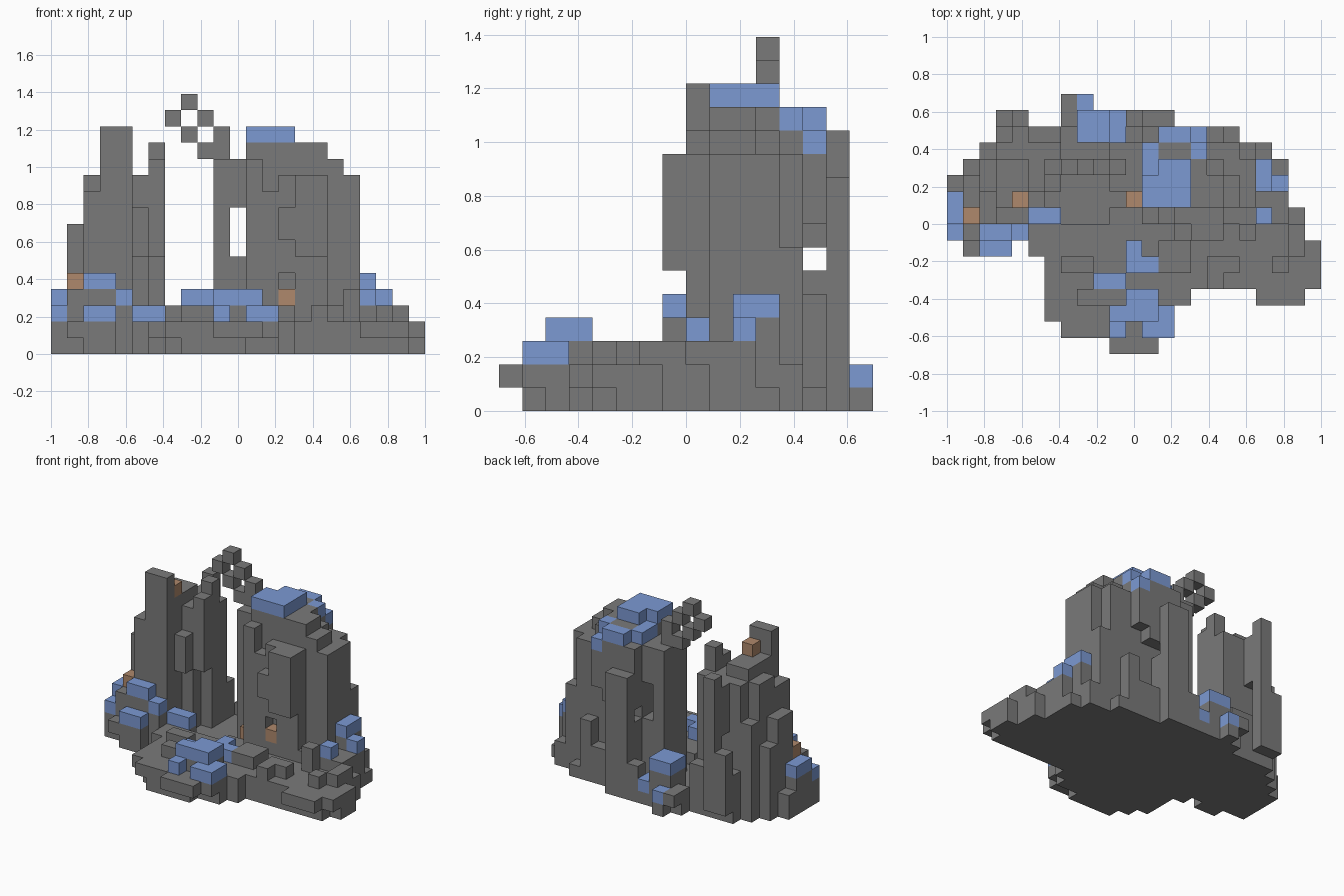
import bpy
import bmesh
from mathutils import Vector

if "Cube" in bpy.data.objects:
    bpy.data.objects.remove(bpy.data.objects["Cube"])

# Grid of cubes: columns across, rows deep, and the size of one cube
ACROSS, DEEP = 23, 16
SIZE = 2 / ACROSS


def make_material(name, colour):
    mat = bpy.data.materials.new(name)
    mat.use_nodes = True
    rgba = (*colour, 1)
    mat.diffuse_color = rgba
    mat.node_tree.nodes["Principled BSDF"].inputs["Base Color"].default_value = rgba
    return mat


materials = {
    "stone": make_material("grey stone", (.195, .195, .195)),
    "crystal": make_material("soft blue", (.2, .32, .65)),
    "clay": make_material("clay brown", (.43, .25, .15)),
}
paints = list(materials)
cells = {}


def span(value):
    return range(*value) if isinstance(value, tuple) else range(value, value + 1)


def block(part, x, y, z, paint="stone"):
    """Fill a box of cubes; a lone number means a single layer."""
    for i in span(x):
        for j in span(y):
            for k in span(z):
                cells[i, j, k] = (part, paint)


def column(part, x, y, top, paint="stone"):
    block(part, x, y, (0, top), paint)


def capped(part, x, y, top, paint="crystal"):
    """A stone column whose topmost cube is painted."""
    column(part, x, y, top - 1)
    block(part, x, y, top - 1, paint)


def carve(x, y, z):
    for i in span(x):
        for j in span(y):
            for k in span(z):
                cells.pop((i, j, k), None)


# Front platform
part = "front_platform"
block(part, x=(10, 13), y=0, z=1)
block(part, x=(7, 14), y=1, z=1)
column(part, x=(8, 12), y=1, top=2)
column(part, x=(7, 14), y=2, top=2)
block(part, x=6, y=2, z=1)
column(part, x=(6, 15), y=(3, 6), top=2)
column(part, x=(5, 15), y=(6, 8), top=2)
column(part, x=(8, 11), y=3, top=3)
column(part, x=(7, 9), y=5, top=3)
column(part, x=(13, 15), y=(5, 7), top=3)

# Blue clusters on the front platform
part = "front_crystals"
capped(part, x=(11, 13), y=(2, 4), top=4)
capped(part, x=10, y=2, top=4)
block(part, x=(12, 14), y=1, z=2, paint="crystal")
capped(part, x=13, y=2, top=3)
capped(part, x=10, y=1, top=3)
capped(part, x=(9, 11), y=4, top=3)
capped(part, x=(11, 13), y=5, top=3)
capped(part, x=11, y=6, top=3)

# Low ground on the right side, with loose stones
part = "side_ground"
block(part, x=(19, 22), y=3, z=1)
block(part, x=22, y=4, z=1)
column(part, x=(15, 22), y=4, top=2)
column(part, x=(15, 23), y=(5, 7), top=2)
column(part, x=(15, 22), y=(7, 9), top=2)
column(part, x=(12, 21), y=(9, 11), top=2)
column(part, x=(12, 21), y=11, top=1)
column(part, x=(12, 20), y=12, top=2)
column(part, x=(16, 18), y=5, top=3)
for i, j in ((16, 4), (20, 5), (21, 6), (21, 7)):
    column(part, x=i, y=j, top=3)
column(part, x=(19, 21), y=(8, 11), top=3)
column(part, x=18, y=7, top=4)

# Blue clusters beside the right tower
part = "side_crystals"
capped(part, x=19, y=(10, 12), top=5)
capped(part, x=20, y=10, top=4)
capped(part, x=19, y=8, top=4)

# Ground between the towers
part = "middle_ground"
column(part, x=(5, 12), y=(8, 14), top=1)
column(part, x=(7, 14), y=14, top=1)
block(part, x=7, y=15, z=1)
block(part, x=7, y=14, z=1)
column(part, x=(10, 12), y=8, top=2)
capped(part, x=11, y=9, top=3, paint="clay")

# Blue cluster behind the gap
part = "back_crystals"
capped(part, x=(8, 10), y=(13, 15), top=4)
capped(part, x=10, y=(13, 15), top=2)
capped(part, x=8, y=15, top=2)

# Left tower and its stepped buttresses
part = "left_tower"
column(part, x=0, y=10, top=2)
column(part, x=1, y=(9, 11), top=8)
column(part, x=1, y=11, top=6)
column(part, x=2, y=(8, 10), top=10)
column(part, x=2, y=(10, 12), top=11)
column(part, x=2, y=12, top=8)
column(part, x=(3, 5), y=8, top=14)
column(part, x=3, y=(9, 12), top=12)
column(part, x=4, y=(10, 12), top=12)
capped(part, x=4, y=9, top=13, paint="clay")
column(part, x=5, y=(10, 12), top=11)
block(part, x=5, y=9, z=(6, 9))
block(part, x=6, y=10, z=(6, 12))
column(part, x=6, y=11, top=13)
column(part, x=(3, 7), y=12, top=11)
column(part, x=(3, 7), y=13, top=4)
block(part, x=4, y=13, z=(7, 11))
block(part, x=4, y=14, z=(1, 12))
block(part, x=3, y=14, z=(1, 6))

# Blue and clay blocks at the foot of the left tower
part = "left_crystals"
block(part, x=1, y=6, z=1)
column(part, x=1, y=7, top=4)
capped(part, x=0, y=7, top=3)
capped(part, x=0, y=(8, 10), top=4)
capped(part, x=(2, 4), y=6, top=3)
capped(part, x=(2, 4), y=7, top=5)
capped(part, x=4, y=7, top=4)
capped(part, x=(5, 7), y=8, top=3)
capped(part, x=1, y=8, top=5, paint="clay")

# Right tower body
part = "right_tower"
column(part, x=(10, 12), y=(10, 13), top=12)
column(part, x=(12, 16), y=(9, 12), top=13)
column(part, x=(12, 15), y=12, top=13)
column(part, x=15, y=12, top=12)
column(part, x=16, y=(9, 11), top=13)
column(part, x=16, y=11, top=12)
column(part, x=17, y=(9, 11), top=12)
column(part, x=17, y=11, top=11)
column(part, x=(16, 18), y=12, top=11)
column(part, x=18, y=(9, 12), top=11)
column(part, x=18, y=12, top=7)
column(part, x=12, y=8, top=12)
column(part, x=13, y=8, top=10)
column(part, x=(14, 17), y=8, top=11)
column(part, x=(17, 19), y=8, top=3)
block(part, x=(15, 17), y=7, z=(6, 11))
block(part, x=14, y=7, z=(7, 9))

# Stepped back of the right tower, with overhanging stones
column(part, x=(12, 14), y=13, top=6)
column(part, x=(14, 16), y=13, top=3)
column(part, x=16, y=13, top=5)
column(part, x=17, y=13, top=1)
block(part, x=(12, 15), y=13, z=(7, 12))
block(part, x=15, y=13, z=(8, 11))
column(part, x=(12, 14), y=14, top=10)
column(part, x=11, y=14, top=3)

# Tower window, side slot and front niche
carve(x=11, y=(10, 15), z=(6, 9))
carve(x=(0, ACROSS), y=13, z=6)
carve(x=14, y=8, z=4)
block(part, x=14, y=8, z=3, paint="clay")

# Blue roof of the right tower
part = "tower_roof"
block(part, x=(12, 15), y=(9, 11), z=13, paint="crystal")
block(part, x=(13, 15), y=11, z=13, paint="crystal")
block(part, x=12, y=(11, 13), z=12, paint="crystal")
block(part, x=15, y=12, z=12, paint="crystal")
block(part, x=(13, 15), y=13, z=12, paint="crystal")
block(part, x=15, y=13, z=11, paint="crystal")

# Floating stones of the broken arch
part = "broken_arch"
for i, k in ((10, 12), (10, 13), (9, 12), (8, 13), (9, 14), (7, 14), (8, 15)):
    block(part, x=i, y=11, z=k)


def build(part):
    """Make one object from the outward faces of a part's cubes."""
    bm = bmesh.new()
    corners = {}
    origin = Vector((ACROSS / 2, DEEP / 2, 0))
    for cell, (owner, paint) in cells.items():
        if owner != part:
            continue
        for axis in range(3):
            for side in (0, 1):
                near = list(cell)
                near[axis] += 2 * side - 1
                if tuple(near) in cells:
                    continue
                loop = []
                for u, v in ((0, 0), (1, 0), (1, 1), (0, 1)):
                    p = list(cell)
                    p[axis] += side
                    p[(axis + 1) % 3] += u
                    p[(axis + 2) % 3] += v
                    key = tuple(p)
                    if key not in corners:
                        corners[key] = bm.verts.new((Vector(key) - origin) * SIZE)
                    loop.append(corners[key])
                face = bm.faces.new(loop if side else loop[::-1])
                face.material_index = paints.index(paint)
    # Merge level neighbours of one colour into large flat faces
    bmesh.ops.dissolve_limit(bm, angle_limit=.01, verts=bm.verts[:],
                             edges=bm.edges[:], delimit={"MATERIAL"})
    mesh = bpy.data.meshes.new(part)
    bm.to_mesh(mesh)
    bm.free()
    for mat in materials.values():
        mesh.materials.append(mat)
    bpy.context.collection.objects.link(bpy.data.objects.new(part, mesh))


for name in sorted({owner for owner, paint in cells.values()}):
    build(name)
